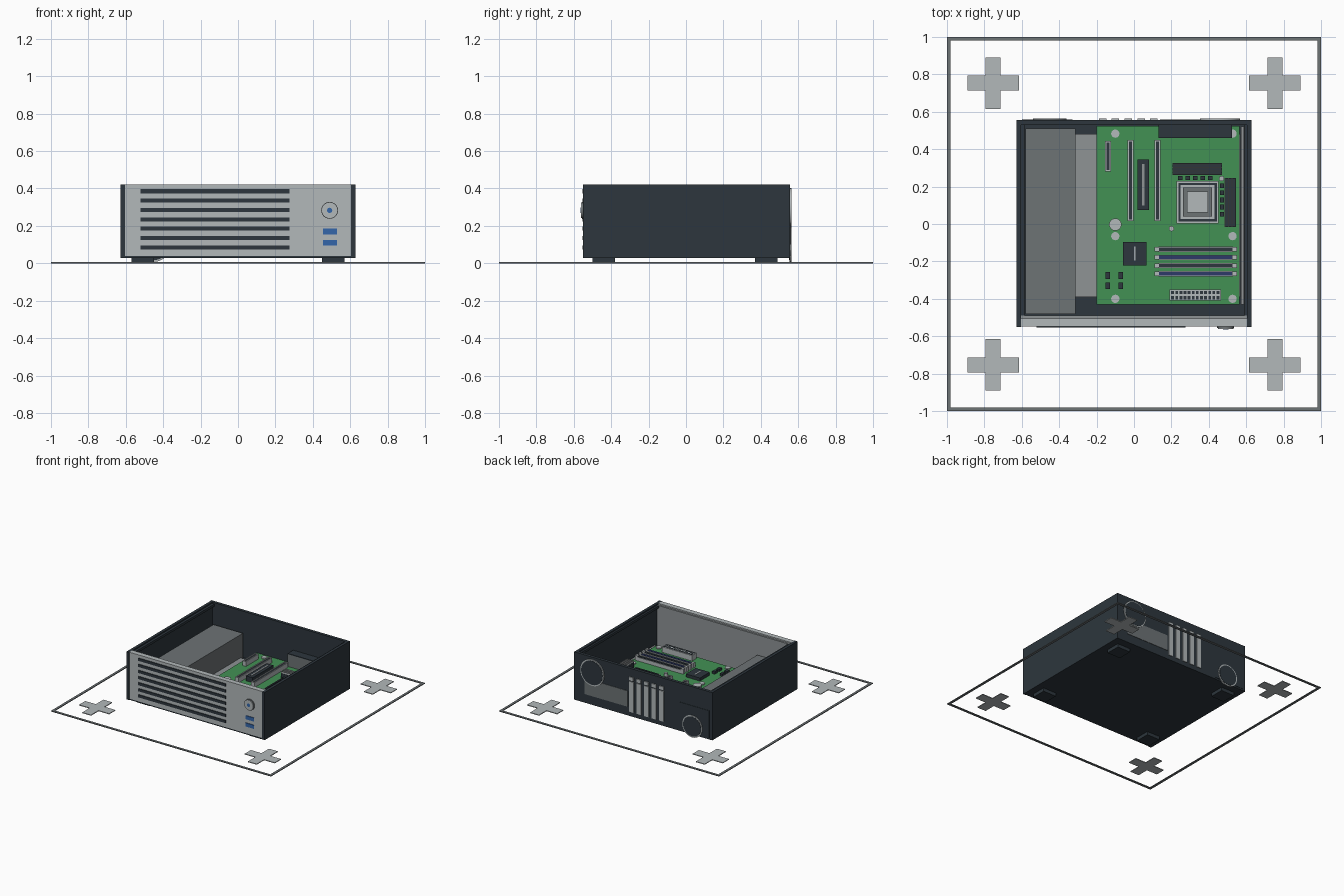
import bpy, bmesh, math
from mathutils import Matrix, Vector

if "Cube" in bpy.data.objects:
    bpy.data.objects.remove(bpy.data.objects["Cube"])


def srgb(r, g, b):
    return [((c / 255 + 0.055) / 1.055) ** 2.4 for c in (r, g, b)] + [1]


def material(name, *rgb):
    m = bpy.data.materials.new(name)
    m.diffuse_color = srgb(*rgb)
    m.use_nodes = True
    m.node_tree.nodes["Principled BSDF"].inputs["Base Color"].default_value = m.diffuse_color
    return m


LIGHT = material("light_grey", 178, 184, 186)
TRAY = material("tray_grey", 142, 147, 149)
MID = material("mid_grey", 109, 115, 117)
DARK = material("case_dark", 45, 54, 61)
GREEN = material("board_green", 66, 145, 84)
BLUE = material("port_blue", 52, 102, 170)
NAVY = material("slot_navy", 45, 58, 105)


def finish(name, bm, mat):
    me = bpy.data.meshes.new(name)
    bm.to_mesh(me)
    bm.free()
    me.materials.append(mat)
    ob = bpy.data.objects.new(name, me)
    bpy.context.collection.objects.link(ob)
    return ob


def boxes(name, mat, spans):
    """Each span is (x0, x1, y0, y1, z0, z1); all share one object."""
    bm = bmesh.new()
    for x0, x1, y0, y1, z0, z1 in spans:
        mid = Vector((x0 + x1, y0 + y1, z0 + z1)) / 2
        size = Matrix.Diagonal((x1 - x0, y1 - y0, z1 - z0, 1))
        bmesh.ops.create_cube(bm, size=1, matrix=Matrix.Translation(mid) @ size)
    return finish(name, bm, mat)


def discs(name, mat, centres, r, depth, along_y=False):
    bm = bmesh.new()
    turn = Matrix.Rotation(math.pi / 2, 4, 'X') if along_y else Matrix()
    for c in centres:
        bmesh.ops.create_cone(bm, cap_ends=True, segments=32, radius1=r, radius2=r,
                              depth=depth, matrix=Matrix.Translation(c) @ turn)
    for f in bm.faces:
        f.smooth = len(f.verts) == 4
    for e in bm.edges:
        e.smooth = all(f.smooth for f in e.link_faces)
    return finish(name, bm, mat)


def frame(x0, x1, y0, y1, z0, z1, w):
    """Four bars forming a rectangular border of width w."""
    return [(x0, x1, y0, y0 + w, z0, z1), (x0, x1, y1 - w, y1, z0, z1),
            (x0, x0 + w, y0 + w, y1 - w, z0, z1), (x1 - w, x1, y0 + w, y1 - w, z0, z1)]


# Ground border and four corner crosses
boxes("ground_border", MID, frame(-1, 1, -1, 1, 0, 0.006, 0.02))
crosses = []
for sx in (-1, 1):
    for sy in (-1, 1):
        x, y = 0.753 * sx, 0.753 * sy
        crosses += [(x - 0.137, x + 0.137, y - 0.04, y + 0.04, 0, 0.006),
                    (x - 0.04, x + 0.04, y + 0.04, y + 0.137, 0, 0.006),
                    (x - 0.04, x + 0.04, y - 0.137, y - 0.04, 0, 0.006)]
boxes("corner_crosses", LIGHT, crosses)

# Open-topped case
boxes("case_floor", DARK, [(-0.605, 0.605, -0.545, 0.53, 0.028, 0.04)])
boxes("case_sides", DARK, [(-0.628, -0.605, -0.55, 0.555, 0.028, 0.42),
                           (0.605, 0.628, -0.55, 0.555, 0.028, 0.42)])
boxes("side_lips", DARK, [(-0.605, -0.585, -0.49, 0.53, 0.39, 0.41),
                          (0.59, 0.605, -0.49, 0.53, 0.39, 0.41)])
boxes("case_back", DARK, [(-0.605, 0.605, 0.53, 0.555, 0.028, 0.42)])
boxes("feet", DARK, [(x - 0.06, x + 0.06, y - 0.06, y + 0.06, 0, 0.028)
                     for x in (-0.51, 0.51) for y in (-0.44, 0.43)])

# Front bezel with grille bars, power button and ports
boxes("front_bezel", LIGHT, [(-0.605, 0.605, -0.547, -0.505, 0.038, 0.42)])
boxes("bezel_inner_rim", TRAY, [(-0.605, 0.605, -0.505, -0.49, 0.038, 0.41)])
boxes("grille_bars", DARK, [(-0.52, 0.275, -0.553, -0.547, z - 0.011, z + 0.011)
                            for z in [0.085 + 0.05 * i for i in range(7)]])
discs("power_button_rim", MID, [(0.49, -0.55, 0.283)], 0.045, 0.012, True)
discs("power_button", LIGHT, [(0.49, -0.553, 0.283)], 0.041, 0.018, True)
discs("power_light", BLUE, [(0.49, -0.561, 0.283)], 0.014, 0.006, True)
boxes("front_ports", BLUE, [(0.455, 0.53, -0.552, -0.547, z - 0.015, z + 0.015)
                            for z in (0.17, 0.11)])

# Back panel: port plate, card covers, supply plate and two fan rings
boxes("port_plate", MID, [(0.14, 0.53, 0.555, 0.558, 0.1, 0.23)])
boxes("supply_plate", DARK, [(-0.6, -0.33, 0.555, 0.558, 0.04, 0.265)])
covers = []
for i in range(5):
    x = -0.168 + 0.0685 * i
    covers += [(x - 0.02, x + 0.02, 0.555, 0.561, 0.065, 0.315),
               (x - 0.02, x + 0.02, 0.555, 0.563, 0.325, 0.352)]
boxes("card_covers", LIGHT, covers)
for name, x, z, r in (("case_fan", 0.46, 0.295, 0.107), ("supply_fan", -0.45, 0.098, 0.09)):
    discs(name + "_ring", LIGHT, [(x, 0.558, z)], r, 0.01, True)
    discs(name + "_centre", DARK, [(x, 0.5585, z)], r - 0.009, 0.013, True)

# Drive and supply bay, board tray
boxes("supply_bay", MID, [(-0.58, -0.312, -0.48, 0.51, 0.04, 0.25)])
boxes("board_tray", TRAY, [(-0.312, 0.57, -0.39, 0.48, 0.04, 0.06)])
boxes("tray_rail", TRAY, [(0.572, 0.588, -0.43, 0.52, 0.04, 0.11)])

# Circuit board
B = 0.115
boxes("circuit_board", GREEN, [(-0.2, 0.565, -0.43, 0.525, B - 0.015, B)])
discs("board_screws", LIGHT, [(x, y, B + 0.004) for x in (-0.1, 0.527)
                              for y in (0.483, -0.065, -0.4)], 0.022, 0.008)
discs("battery", LIGHT, [(-0.1, -0.003, B + 0.008)], 0.033, 0.016)
discs("capacitors", LIGHT, [(0.468, 0.243, B + 0.015), (0.2, -0.025, B + 0.01)], 0.014, 0.03)
boxes("port_block", MID, [(0.13, 0.525, 0.46, 0.53, B, 0.215)])
boxes("port_block_top", DARK, [(0.13, 0.525, 0.46, 0.53, 0.215, 0.222)])

# Expansion slots: pale shell with a dark channel
shells, cores = [], []
for x, y0, y1 in ((-0.14, 0.28, 0.445), (-0.02, 0.015, 0.45), (0.125, 0.015, 0.45)):
    shells += frame(x - 0.016, x + 0.016, y0, y1, B, B + 0.04, 0.008)
    cores.append((x - 0.008, x + 0.008, y0 + 0.008, y1 - 0.008, B, B + 0.035))
boxes("card_slot_shells", LIGHT, shells)
boxes("card_slot_channels", DARK, cores)
boxes("graphics_slot", DARK, [(0.02, 0.08, 0.075, 0.345, B, B + 0.04)])
boxes("graphics_slot_contact", TRAY, [(0.044, 0.056, 0.1, 0.32, B + 0.04, B + 0.043)])

# Processor socket, nested squares around one centre
cx, cy = 0.34, 0.117


def square(h, z0, z1):
    return (cx - h, cx + h, cy - h, cy + h, z0, z1)


boxes("socket_base", LIGHT, [square(0.113, B, B + 0.015)])
boxes("socket_border", DARK, frame(*square(0.103, B + 0.015, B + 0.022), 0.012))
boxes("socket_lid", MID, [square(0.078, B + 0.015, B + 0.025)])
boxes("processor", LIGHT, [square(0.056, B + 0.025, B + 0.035)])

# Finned coolers beside the socket
boxes("cooler_blocks", DARK, [(0.207, 0.47, 0.262, 0.325, B, B + 0.04),
                              (0.483, 0.545, -0.015, 0.247, B, B + 0.04)])
fins = []
for i in range(4):
    d = 0.018 * i
    fins += [(0.207, 0.47, 0.264 + d, 0.269 + d, B + 0.04, B + 0.055),
             (0.485 + d, 0.49 + d, -0.015, 0.247, B + 0.04, B + 0.055)]
boxes("cooler_fins", LIGHT, fins)

# Small chips and the main controller chip
chips = [(0.235 + 0.04 * i, 0.26 + 0.04 * i, 0.236, 0.256, B, B + 0.02) for i in range(5)]
chips += [(0.46, 0.48, 0.04 + 0.038 * i, 0.065 + 0.038 * i, B, B + 0.02) for i in range(5)]
chips += [(x - 0.012, x + 0.012, y - 0.018, y + 0.018, B, B + 0.02)
          for x in (-0.14, -0.07) for y in (-0.275, -0.33)]
boxes("small_chips", DARK, chips)
boxes("controller_chip", DARK, [(-0.06, 0.068, -0.222, -0.095, B, B + 0.025)])
boxes("controller_mark", LIGHT, [(-0.001, 0.009, -0.195, -0.12, B + 0.025, B + 0.028)])

# Memory slots with pale rails and end clips
rails, clips = [], []
for i in range(4):
    y = -0.135 - 0.0435 * i
    rails += frame(0.13, 0.53, y - 0.014, y + 0.014, B, B + 0.03, 0.005)
    clips += [(x - 0.012, x + 0.012, y - 0.012, y + 0.012, B, B + 0.04) for x in (0.122, 0.538)]
    boxes(f"memory_slot_{i + 1}", NAVY if i % 2 else DARK,
          [(0.135, 0.525, y - 0.009, y + 0.009, B, B + 0.035)])
boxes("memory_rails", LIGHT, rails)
boxes("memory_clips", LIGHT, clips)

# Power connector with two rows of sockets
boxes("power_connector", LIGHT, [(0.19, 0.465, -0.41, -0.35, B, B + 0.045)])
boxes("power_sockets", DARK, [(0.199 + 0.022 * i, 0.214 + 0.022 * i, y - 0.009, y + 0.009,
                               B + 0.045, B + 0.047) for i in range(12) for y in (-0.394, -0.366)])
